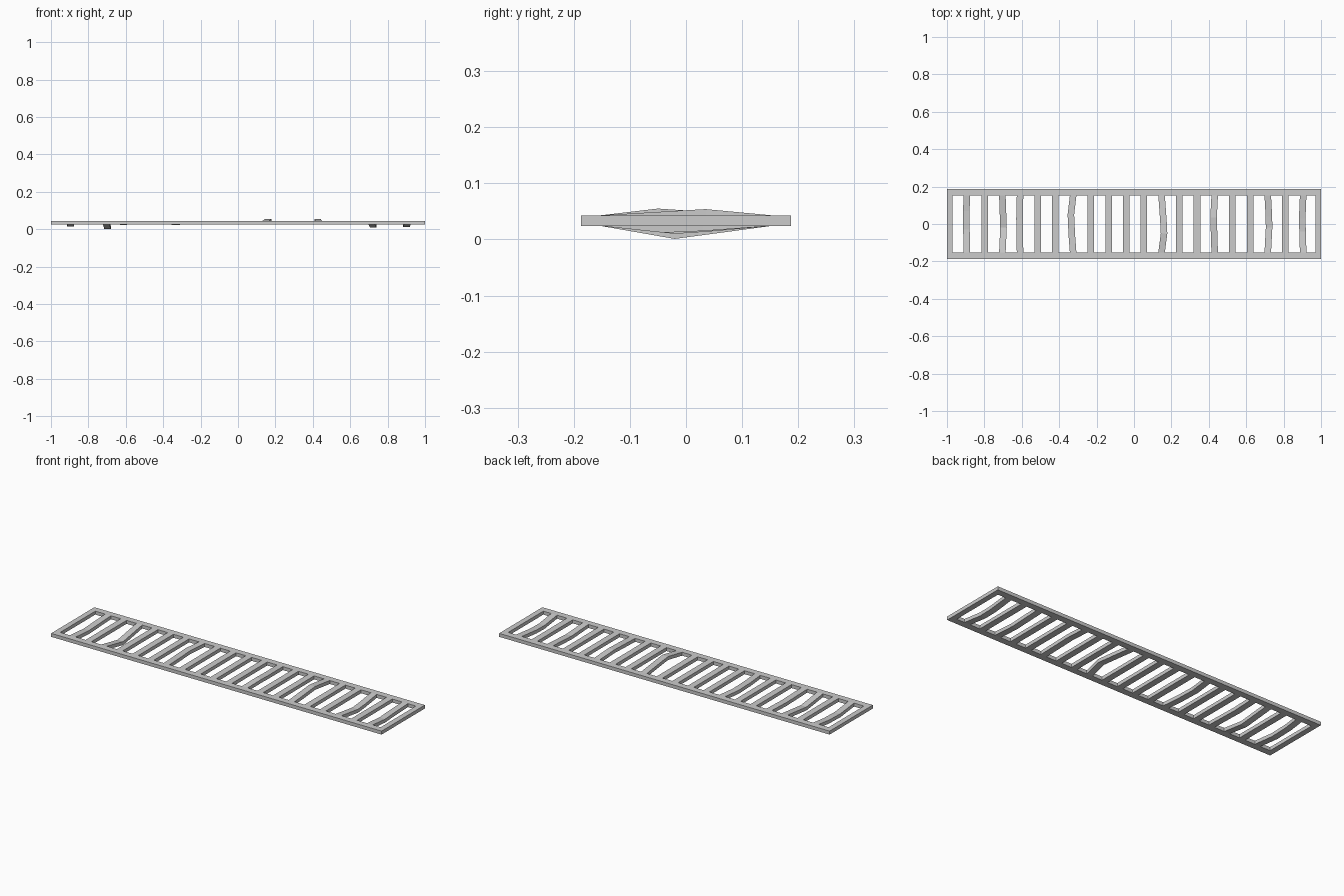
import bpy

if "Cube" in bpy.data.objects:
    bpy.data.objects.remove(bpy.data.objects["Cube"])

Z0, Z1 = 0.024, 0.043       # plate bottom and top
HY, IY = 0.187, 0.152       # outer and inner half depth


def mesh_object(name, verts, faces):
    me = bpy.data.meshes.new(name)
    me.from_pydata(verts, [], faces)
    me.update()
    ob = bpy.data.objects.new(name, me)
    bpy.context.collection.objects.link(ob)
    return ob


# Outer frame: mitred rectangular ring
def ring(hx, hy, z):
    return [(-hx, -hy, z), (hx, -hy, z), (hx, hy, z), (-hx, hy, z)]


loops = [ring(1, HY, Z0), ring(1, HY, Z1), ring(0.97, IY, Z1), ring(0.97, IY, Z0)]
verts = [v for loop in loops for v in loop]
faces = []
for k in range(4):
    n = (k + 1) % 4
    for i in range(4):
        j = (i + 1) % 4
        faces.append((k * 4 + i, k * 4 + j, n * 4 + j, n * 4 + i))
mesh_object("frame", verts, faces)


# Cross slat swept along y, with optional bend stations (y, dx, dz)
def slat(name, x, bends=()):
    stations = [(-IY, 0, 0), *bends, (IY, 0, 0)]
    w = 0.0175
    vs, fs = [], []
    for y, dx, dz in stations:
        vs += [(x + dx - w, y, Z0 + dz), (x + dx + w, y, Z0 + dz),
               (x + dx + w, y, Z1 + dz), (x + dx - w, y, Z1 + dz)]
    for s in range(len(stations) - 1):
        a = s * 4
        for i in range(4):
            j = (i + 1) % 4
            fs.append((a + i, a + 4 + i, a + 4 + j, a + j))
    e = len(vs) - 4
    fs += [(0, 1, 2, 3), (e + 3, e + 2, e + 1, e)]
    return mesh_object(name, vs, fs)


# Damaged slats by index
bent = {
    0: [(-0.03, -0.003, -0.011), (0.07, -0.004, -0.007)],
    2: [(-0.02, 0.006, -0.023)],
    3: [(0.03, -0.003, -0.002)],
    6: [(-0.06, -0.007, -0.002), (0.05, -0.012, -0.001)],
    11: [(-0.05, 0.013, 0.012), (0.01, 0.010, 0.008)],
    14: [(0.035, -0.006, 0.011)],
    17: [(-0.02, 0.007, -0.014), (0.04, 0.006, -0.010)],
    19: [(-0.04, -0.003, -0.012), (0.03, -0.005, -0.009)],
}

for i in range(20):
    slat(f"slat_{i + 1:02d}", -0.893 + 0.0946 * i, bent.get(i, ()))
